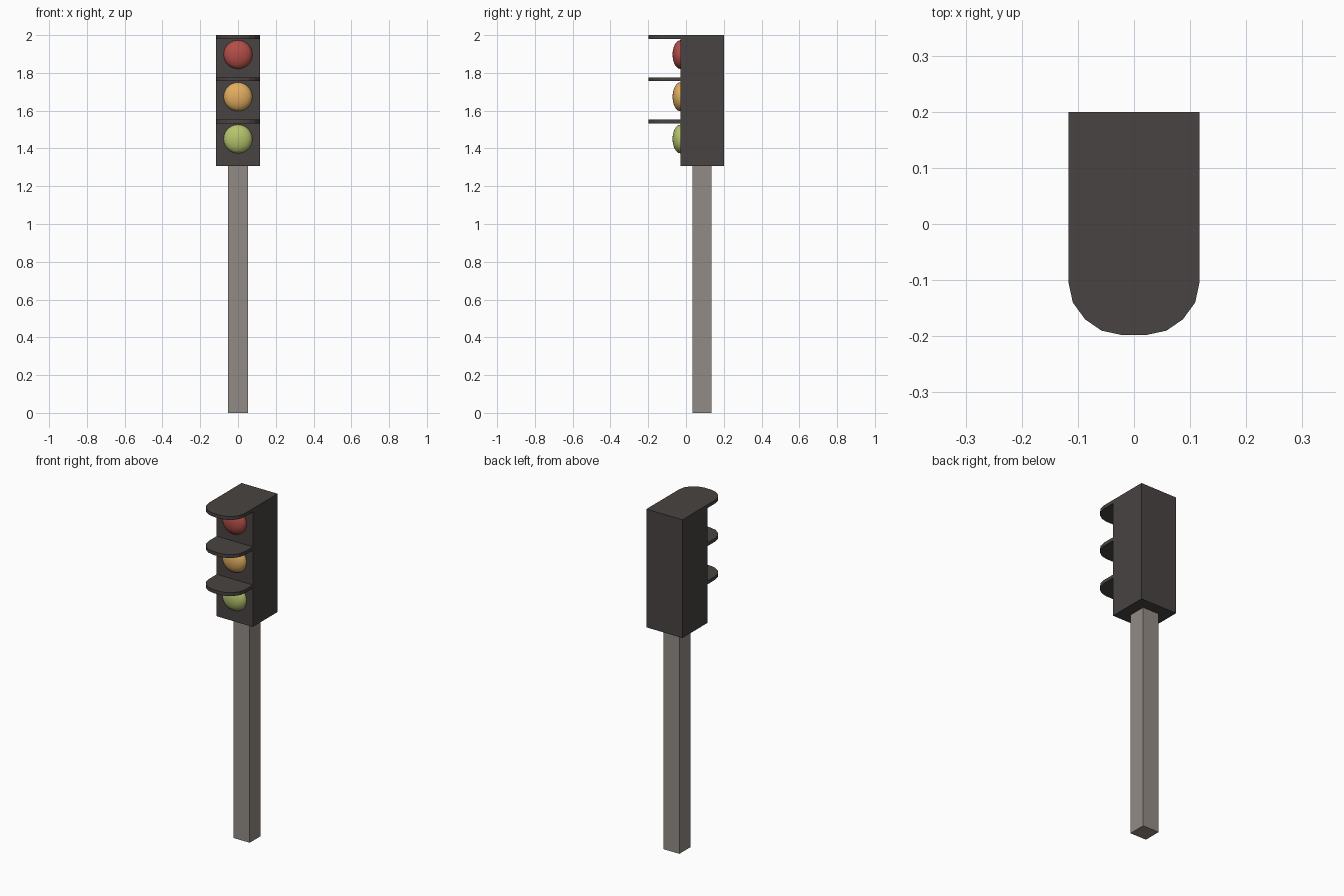
import bpy
import bmesh
import math

cube = bpy.data.objects.get("Cube")
if cube:
    bpy.data.objects.remove(cube, do_unlink=True)


def make_material(name, rgb):
    mat = bpy.data.materials.new(name)
    mat.use_nodes = True
    mat.diffuse_color = (*rgb, 1)
    mat.node_tree.nodes["Principled BSDF"].inputs["Base Color"].default_value = (*rgb, 1)
    return mat


charcoal = make_material("charcoal", (0.065, 0.057, 0.054))
grey = make_material("warm grey", (0.29, 0.26, 0.24))
lamp_colours = {
    "red": make_material("lamp red", (0.45, 0.075, 0.065)),
    "amber": make_material("lamp amber", (0.76, 0.42, 0.12)),
    "green": make_material("lamp green", (0.46, 0.55, 0.15)),
}


def finish(bm, name, mat):
    bmesh.ops.recalc_face_normals(bm, faces=bm.faces)
    mesh = bpy.data.meshes.new(name)
    bm.to_mesh(mesh)
    bm.free()
    mesh.materials.append(mat)
    obj = bpy.data.objects.new(name, mesh)
    bpy.context.collection.objects.link(obj)
    return obj


def prism(name, outline, bottom, top, mat):
    """Extrude a flat outline upwards from bottom to top."""
    bm = bmesh.new()
    face = bm.faces.new([bm.verts.new((x, y, bottom)) for x, y in outline])
    extruded = bmesh.ops.extrude_face_region(bm, geom=[face])["geom"]
    for v in extruded:
        if isinstance(v, bmesh.types.BMVert):
            v.co.z = top
    return finish(bm, name, mat)


def rectangle(half_width, front, back):
    return [(-half_width, front), (half_width, front),
            (half_width, back), (-half_width, back)]


def lamp(name, z, mat):
    """Shallow dome bulging out of the front of the housing."""
    bm = bmesh.new()
    bmesh.ops.create_uvsphere(bm, u_segments=32, v_segments=16, radius=1)
    for v in bm.verts:
        x, y, h = v.co
        v.co = (x * LAMP_RADIUS, FRONT - h * LAMP_DEPTH, z + y * LAMP_RADIUS)
    behind = [v for v in bm.verts if v.co.y > FRONT + 0.001]
    bmesh.ops.delete(bm, geom=behind, context='VERTS')
    for f in bm.faces:
        f.smooth = True
    return finish(bm, name, mat)


HALF, FRONT, BACK = 0.117, -0.03, 0.2
LAMP_RADIUS, LAMP_DEPTH = 0.076, 0.041

# Pole and signal housing
prism("pole", rectangle(0.052, 0.034, 0.136), 0, 1.31, grey)
prism("housing", rectangle(HALF, FRONT, BACK), 1.307, 2, charcoal)

# Visor outline: straight sides with a faceted rounded nose
visor_side = [(HALF, FRONT), (HALF, -0.103), (0.109, -0.14),
              (0.087, -0.17), (0.058, -0.19), (0.021, -0.198)]
visor_outline = visor_side + [(-x, y) for x, y in reversed(visor_side)]

# Three lamps, each under its own visor
for i, (colour, mat) in enumerate(lamp_colours.items()):
    top = 2 - i * 0.2235
    prism(colour + "_visor", visor_outline, top - 0.02, top, charcoal)
    lamp(colour + "_lamp", top - 0.103, mat)
